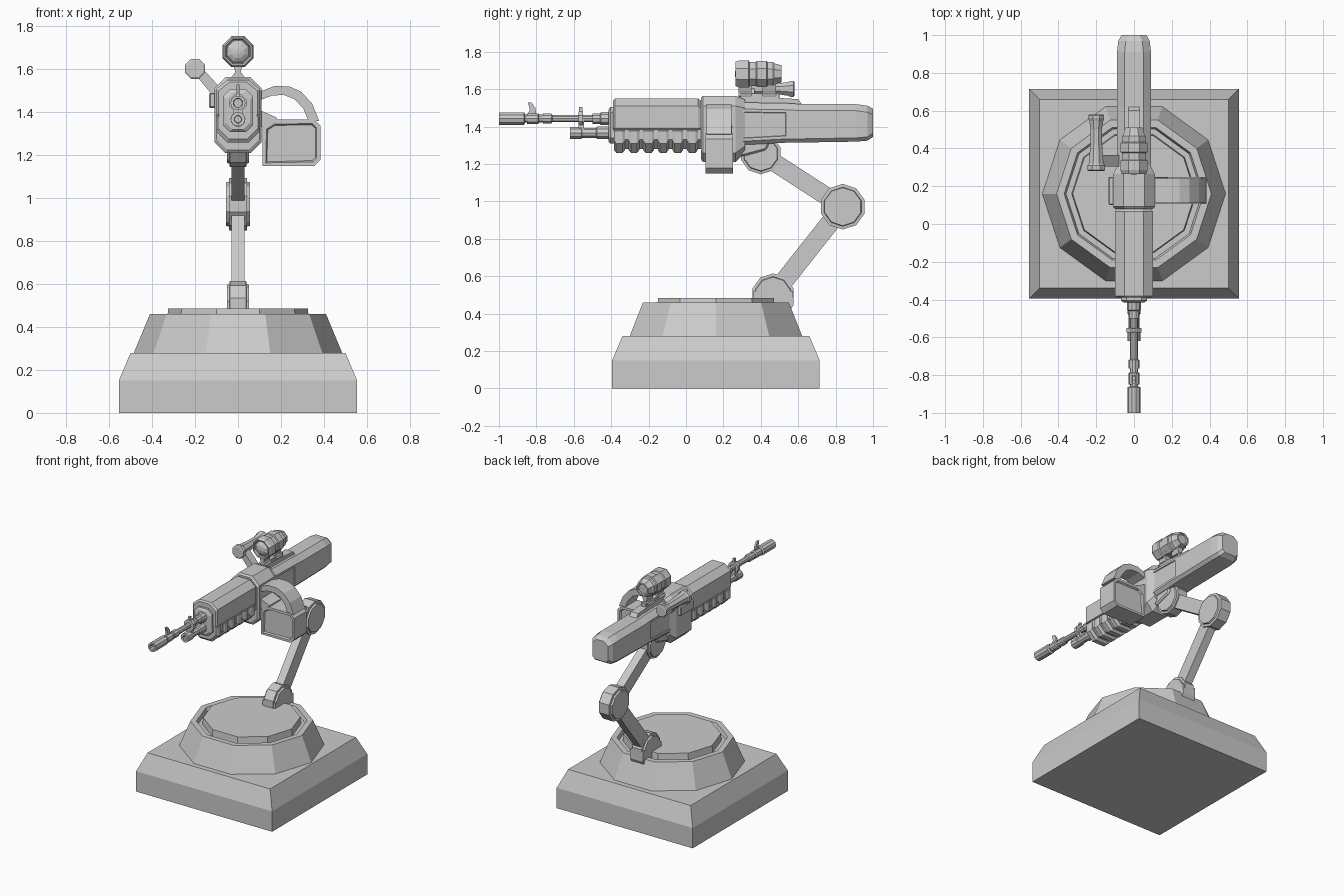
import bpy, bmesh
from math import sin, cos, pi
from mathutils import Vector


def finish(name, bm):
    bmesh.ops.recalc_face_normals(bm, faces=bm.faces)
    me = bpy.data.meshes.new(name)
    bm.to_mesh(me)
    bm.free()
    ob = bpy.data.objects.new(name, me)
    bpy.context.collection.objects.link(ob)
    return ob


def skin(name, rings):
    """Bridge a row of equal point rings and cap both ends."""
    bm = bmesh.new()
    vs = [[bm.verts.new(p) for p in r] for r in rings]
    n = len(vs[0])
    for a, b in zip(vs, vs[1:]):
        for i in range(n):
            bm.faces.new((a[i], a[(i + 1) % n], b[(i + 1) % n], b[i]))
    bm.faces.new(vs[0])
    bm.faces.new(vs[-1])
    return finish(name, bm)


def place(axis, t, u, v):
    return {'X': (t, u, v), 'Y': (u, t, v), 'Z': (u, v, t)}[axis]


def lathe(name, prof, c, axis='Y', n=10, phase=0.0):
    """prof: (position along axis, radius); c: centre in the other two axes."""
    return skin(name, [[place(axis, t, c[0] + r * cos(2 * pi * (i + phase) / n),
                              c[1] + r * sin(2 * pi * (i + phase) / n))
                        for i in range(n)] for t, r in prof])


def prism(name, pts, a, b, axis='X', bevel=0):
    ob = skin(name, [[place(axis, t, u, v) for u, v in pts] for t in (a, b)])
    if bevel:
        m = ob.modifiers.new('bevel', 'BEVEL')
        m.width, m.segments = bevel, 1
    return ob


def box(name, x0, x1, y0, y1, z0, z1, bevel=0):
    return prism(name, [(y0, z0), (y1, z0), (y1, z1), (y0, z1)], x0, x1, 'X', bevel)


def hull(name, sections):
    """Chamfered section along y: y, half width, bottom, top, low chamfer, top chamfer (x, z)."""
    rings = []
    for y, w, lo, hi, cb, cx, cz in sections:
        half = [(w - cb, lo), (w, lo + cb), (w, hi - cz), (w - cx, hi)]
        rings.append([(x, y, z) for x, z in half] + [(-x, y, z) for x, z in half[::-1]])
    return skin(name, rings)


def recess(ob, direction, inset, depth):
    """Sink a panel into the largest face looking along direction."""
    bm = bmesh.new()
    bm.from_mesh(ob.data)
    bm.normal_update()
    d = Vector(direction)
    f = max((f for f in bm.faces if f.normal.dot(d) > .98), key=lambda f: f.calc_area())
    bmesh.ops.inset_region(bm, faces=[f], thickness=inset)
    bmesh.ops.inset_region(bm, faces=[f], thickness=depth * .6, depth=-depth)
    bm.to_mesh(ob.data)
    bm.free()


# Base: square plinth, ten-sided turntable with sunk ring and raised disc
def square(h, z):
    return [(-h, .16 - h, z), (h, .16 - h, z), (h, .16 + h, z), (-h, .16 + h, z)]


skin('plinth', [square(.555, 0), square(.555, .15), square(.5, .28)])
lathe('turntable', [(.27, .485), (.28, .485), (.46, .41), (.46, .37), (.435, .36),
                    (.435, .33), (.485, .325)], (0, .16), 'Z')


# Arm: three joints and two straight links
def joint(name, y, z, r, w):
    lathe(name, [(-w, r * .83), (-w + .012, r * .86), (-w + .014, r), (w - .014, r),
                 (w - .012, r * .86), (w, r * .83)], (y, z), 'X', 10, .5)


def link(name, a, b, h, w):
    a, b = Vector(a), Vector(b)
    d = (b - a).normalized()
    p = Vector((-d.y, d.x)) * h
    prism(name, [a + p, b + p, b - p, a - p], -w, w)


LOW, ELBOW, TOP = (.465, .5), (.838, .972), (.4, 1.255)
joint('base_joint', *LOW, .115, .052)
joint('elbow_joint', *ELBOW, .122, .055)
joint('top_joint', *TOP, .11, .052)
link('lower_link', LOW, ELBOW, .05, .03)
link('upper_link', ELBOW, TOP, .048, .03)
prism('base_joint_block', [(.36, .43), (.555, .41), (.575, .45), (.572, .52), (.36, .52)], -.052, .052)

# Receiver and handguard
hull('receiver', [(.08, .1, 1.225, 1.555, .05, .055, .055), (.092, .11, 1.21, 1.565, .05, .055, .055),
                  (.265, .11, 1.21, 1.565, .05, .055, .055), (.315, .085, 1.26, 1.545, .035, .045, .045)])
hull('handguard_cover', [(-.39, .09, 1.385, 1.54, .004, .05, .04), (-.38, .1, 1.385, 1.55, .004, .05, .04),
                         (.065, .1, 1.385, 1.55, .004, .05, .04), (.085, .09, 1.385, 1.535, .004, .05, .04)])
hull('handguard_core', [(-.385, .09, 1.28, 1.39, .05, .004, .004), (.09, .09, 1.28, 1.39, .05, .004, .004)])
for i in range(6):
    y = -.385 + i * .078
    hull(f'handguard_rib_{i}', [(y, .092, 1.275, 1.38, .05, .004, .004), (y + .012, .1, 1.26, 1.38, .05, .004, .004),
                                (y + .046, .1, 1.26, 1.38, .05, .004, .004), (y + .058, .092, 1.275, 1.38, .05, .004, .004)])
hull('handguard_nose', [(-.415, .055, 1.32, 1.49, .03, .03, .03), (-.405, .07, 1.31, 1.505, .03, .03, .03),
                        (-.38, .07, 1.31, 1.505, .03, .03, .03)])

# Stock with sunk side panels
stock = hull('stock', [(.26, .09, 1.3, 1.53, .02, .04, .035), (.55, .09, 1.315, 1.525, .02, .04, .035),
                       (.62, .09, 1.315, 1.52, .02, .04, .035), (.91, .09, 1.32, 1.52, .02, .04, .035),
                       (.97, .083, 1.325, 1.512, .02, .04, .035), (1, .065, 1.345, 1.495, .02, .035, .03)])
for s in (-1, 1):
    recess(stock, (s, 0, 0), .022, .006)
prism('stock_mount', [(.27, 1.25), (.3, 1.24), (.43, 1.275), (.455, 1.335), (.55, 1.345), (.57, 1.4), (.27, 1.4)],
      -.065, .065, 'X', .01)

# Barrel with bored muzzle, gas tube and sights
lathe('barrel', [(-.93, .02), (-1, .022), (-1, .035), (-.865, .035), (-.86, .022), (-.85, .022), (-.85, .03),
                 (-.79, .03), (-.785, .022), (-.765, .022), (-.765, .028), (-.72, .028), (-.715, .02), (-.5, .02),
                 (-.5, .03), (-.46, .03), (-.455, .036), (-.39, .036)], (0, 1.443), 'Y', 10)
lathe('gas_tube', [(-.6, .016), (-.62, .018), (-.62, .034), (-.56, .034), (-.555, .028), (-.48, .028),
                   (-.475, .035), (-.39, .035)], (0, 1.367), 'Y', 10)
prism('front_sight', [(-.85, 1.46), (-.8, 1.46), (-.805, 1.5), (-.825, 1.528), (-.845, 1.528), (-.835, 1.49)],
      -.007, .007)
lathe('barrel_band', [(-.575, .042), (-.55, .042)], (0, 1.443), 'Y', 8, .5)
box('band_sight', -.008, .008, -.572, -.553, 1.47, 1.505)
box('tube_bracket', -.02, .02, -.575, -.545, 1.37, 1.44)

# Top rail and sighting scope with domed lens
prism('top_rail', [(.28, 1.5), (.28, 1.562), (.36, 1.562), (.6, 1.547), (.625, 1.51)], -.03, .03)
box('scope_base', -.022, .022, .29, .5, 1.55, 1.58, .004)
for y in (.28, .41):
    prism(f'scope_foot_{y}', [(-.03, 1.565), (.03, 1.565), (.012, 1.585), (.025, 1.63), (-.025, 1.63), (-.012, 1.585)],
          y, y + .07, 'Y')
lathe('scope', [(.285, .058), (.268, .062), (.265, .07), (.285, .078), (.335, .078), (.34, .07), (.375, .07),
                (.38, .076), (.43, .076), (.435, .068), (.465, .068), (.475, .06), (.51, .05), (.51, .04), (.5, .036)],
      (0, 1.682), 'Y', 8, .5)
lathe('scope_lens', [(.262, .012), (.267, .032), (.278, .05), (.295, .062)], (0, 1.682), 'Y', 8, .5)

# Side carry handle with bracket
lathe('carry_grip', [(.28, .042), (.285, .05), (.31, .05), (.32, .042), (.42, .034), (.5, .032), (.545, .04),
                     (.56, .046), (.575, .046), (.58, .038)], (-.2, 1.602), 'Y', 8, .5)
prism('carry_bracket', [(-.08, 1.47), (-.115, 1.475), (-.205, 1.583), (-.17, 1.61), (-.08, 1.51)], .305, .365, 'Y')
box('left_side_plate', -.135, -.1, .1, .25, 1.42, 1.49, .006)

# Ammunition box with framed front and back, feed chute and hanger
ammo = prism('ammo_box', [(.115, 1.15), (.355, 1.15), (.385, 1.18), (.385, 1.335), (.355, 1.365), (.165, 1.365),
                          (.115, 1.33)], .105, .25, 'Y')
for s in (-1, 1):
    recess(ammo, (0, s, 0), .02, .012)
OUTER = [(.1, 1.495), (.17, 1.522), (.24, 1.52), (.295, 1.495), (.345, 1.44), (.378, 1.36)]
INNER = [(.33, 1.355), (.305, 1.415), (.265, 1.46), (.215, 1.48), (.16, 1.478), (.1, 1.455)]
skin('feed_chute', [[(o[0], .11, o[1]), (o[0], .242, o[1]), (i[0], .242, i[1]), (i[0], .11, i[1])]
                    for o, i in zip(OUTER, INNER[::-1])])
prism('box_hanger', [(.1, 1.41), (.18, 1.375), (.18, 1.34), (.1, 1.33)], .11, .245, 'Y')
